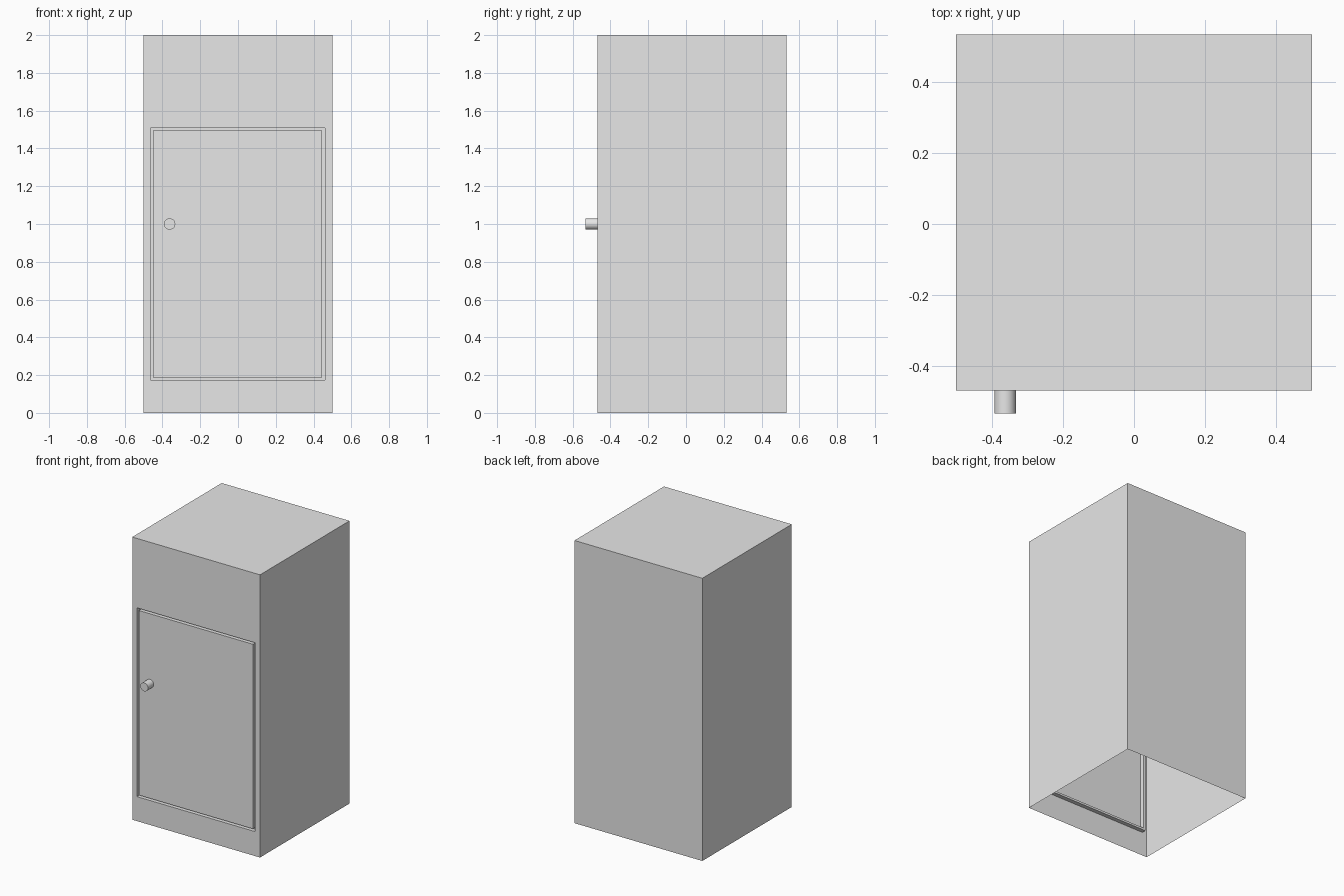
import bpy, bmesh
from math import radians
from mathutils import Vector, Matrix

cube = bpy.data.objects.get("Cube")
if cube:
    bpy.data.objects.remove(cube, do_unlink=True)

grey = bpy.data.materials.new("light_grey")
grey.use_nodes = True
grey.diffuse_color = (0.8, 0.8, 0.8, 1)
grey.node_tree.nodes["Principled BSDF"].inputs["Base Color"].default_value = (0.8, 0.8, 0.8, 1)

FRONT, BACK, HALF, HEIGHT = -0.468, 0.532, 0.5, 2.0
GROOVE_WIDTH, GROOVE_DEPTH = 0.015, 0.03


def add_object(name, bm):
    mesh = bpy.data.meshes.new(name)
    bm.to_mesh(mesh)
    bm.free()
    mesh.materials.append(grey)
    obj = bpy.data.objects.new(name, mesh)
    bpy.context.collection.objects.link(obj)
    return obj


def rectangle(bm, left, right, low, high, y):
    corners = ((left, low), (right, low), (right, high), (left, high))
    return [bm.verts.new((x, y, z)) for x, z in corners]


def bridge(bm, outer, inner):
    for i in range(4):
        j = (i + 1) % 4
        bm.faces.new((outer[i], outer[j], inner[j], inner[i]))


# Cabinet: thin shell open underneath, with a groove pressed in around the door
bm = bmesh.new()
back = rectangle(bm, -HALF, HALF, 0, HEIGHT, BACK)
front = rectangle(bm, -HALF, HALF, 0, HEIGHT, FRONT)
bm.faces.new(back[::-1])
for i in (1, 2, 3):
    j = (i + 1) % 4
    bm.faces.new((back[i], back[j], front[j], front[i]))

rings = [front]
for inset, depth in ((0, 0), (0, GROOVE_DEPTH),
                     (GROOVE_WIDTH, GROOVE_DEPTH), (GROOVE_WIDTH, 0)):
    ring = rectangle(bm, -0.464 + inset, 0.46 - inset,
                     0.173 + inset, 1.509 - inset, FRONT + depth)
    bridge(bm, rings[-1], ring)
    rings.append(ring)
bm.faces.new(rings[-1])
add_object("cabinet", bm)

# Round door knob
bm = bmesh.new()
length = 0.064
place = Matrix.Translation(Vector((-0.362, FRONT - length / 2, 1.0)))
bmesh.ops.create_cone(bm, cap_ends=True, segments=32, radius1=0.03, radius2=0.03,
                      depth=length, matrix=place @ Matrix.Rotation(radians(90), 4, "X"))
knob = add_object("door_knob", bm)
bpy.ops.object.select_all(action="DESELECT")
knob.select_set(True)
bpy.context.view_layer.objects.active = knob
bpy.ops.object.shade_smooth_by_angle(angle=radians(30))
